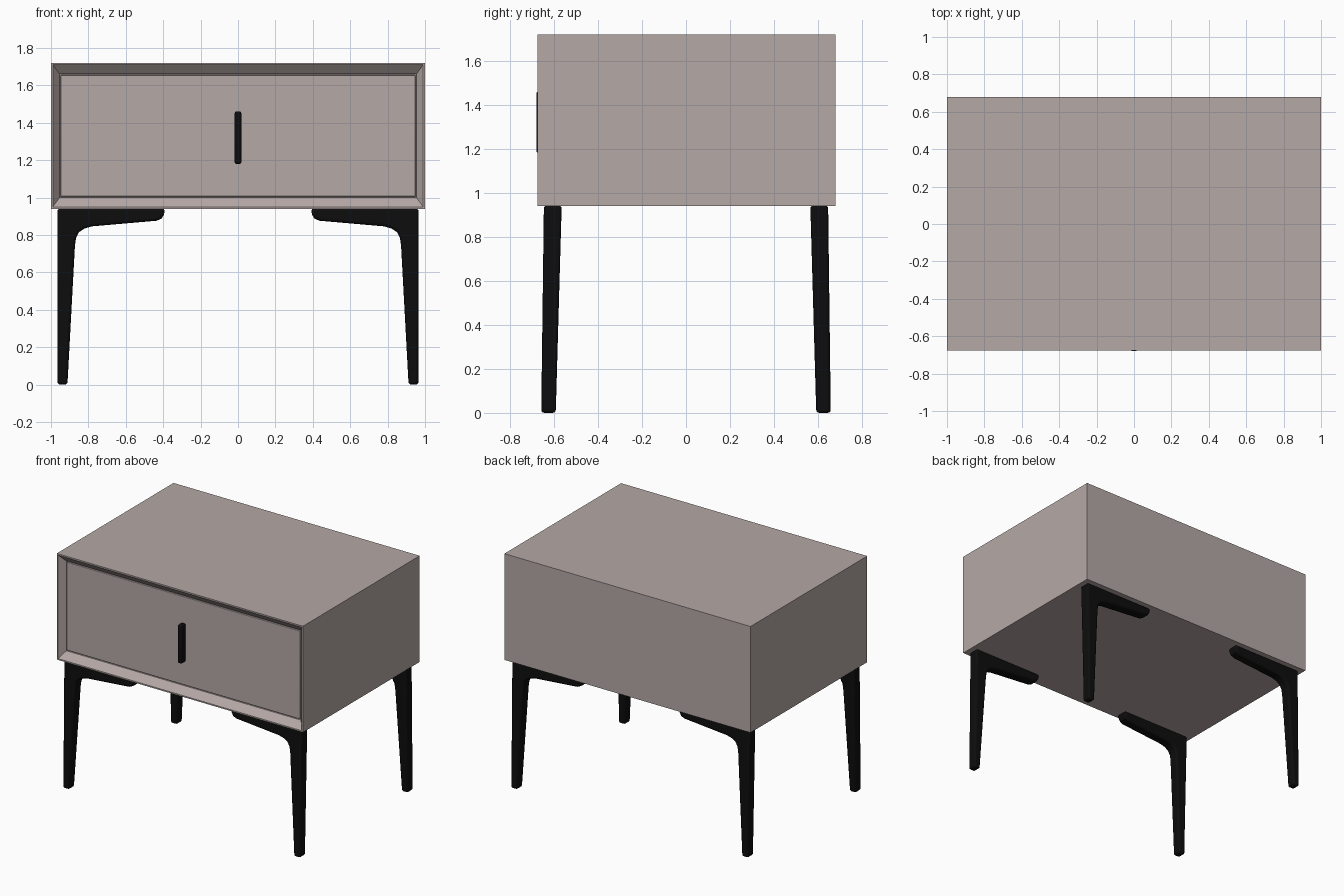
import bpy, bmesh, math
from mathutils import Vector

if "Cube" in bpy.data.objects:
    bpy.data.objects.remove(bpy.data.objects["Cube"])


def material(name, rgb):
    m = bpy.data.materials.new(name)
    m.diffuse_color = (*rgb, 1)
    m.use_nodes = True
    m.node_tree.nodes["Principled BSDF"].inputs["Base Color"].default_value = m.diffuse_color
    return m


TAUPE = material("warm grey lacquer", (0.46, 0.395, 0.38))
BLACK = material("black metal", (0.004, 0.004, 0.004))


def finish(bm, name, mat, bevel=0, segments=3):
    bmesh.ops.recalc_face_normals(bm, faces=bm.faces[:])
    mesh = bpy.data.meshes.new(name)
    bm.to_mesh(mesh)
    bm.free()
    mesh.materials.append(mat)
    ob = bpy.data.objects.new(name, mesh)
    bpy.context.collection.objects.link(ob)
    if bevel:
        mod = ob.modifiers.new("Bevel", 'BEVEL')
        mod.width, mod.segments = bevel, segments
        mod.limit_method, mod.angle_limit = 'ANGLE', math.radians(40)
    bpy.ops.object.select_all(action='DESELECT')
    bpy.context.view_layer.objects.active = ob
    ob.select_set(True)
    bpy.ops.object.shade_smooth_by_angle(angle=math.radians(35))
    return ob


def box(lo, hi):
    bm = bmesh.new()
    bmesh.ops.create_cube(bm, size=1)
    lo, hi = Vector(lo), Vector(hi)
    for v in bm.verts:
        v.co = (lo + hi) / 2 + v.co * (hi - lo)
    return bm


# Cabinet: box with a narrow front rim, a sloping frame and a drawer recess
bm = box((-1, -0.675, 0.94), (1, 0.68, 1.72))
front = min(bm.faces, key=lambda f: f.calc_center_median().y)
for thickness, push in ((0.01, 0.0), (0.036, 0.045), (0.0005, 0.02)):
    bmesh.ops.inset_individual(bm, faces=[front], thickness=thickness, use_even_offset=True)
    bmesh.ops.translate(bm, verts=front.verts[:], vec=(0, push, 0))
# Bottom frame member is slightly taller than the others
for v in front.verts:
    for e in v.link_edges:
        for w in e.verts:
            if v.co.z < 1.1 and w.co.y > -0.66 and w.co.y < -0.5 and w.co.z < 0.99:
                w.co.z = 1.0
            if v.co.z > 1.5 and w.co.y > -0.66 and w.co.y < -0.5 and w.co.z > 1.67:
                w.co.z = 1.66
finish(bm, "cabinet", TAUPE)

# Drawer front, with a thin shadow gap around it
finish(box((-0.949, -0.632, 1.006), (0.949, -0.6, 1.654)), "drawer_front", TAUPE, 0.003, 2)

# Slim upright pull
finish(box((-0.018, -0.68, 1.18), (0.018, -0.625, 1.46)), "drawer_pull", BLACK, 0.010, 3)

# Leg profile (x, z): arm under the cabinet curving into a tapered leg
PROFILE = [(0.965, 0.942), (0.965, 0.0), (0.912, 0.0), (0.872, 0.74),
           (0.866, 0.785), (0.850, 0.815), (0.822, 0.834), (0.780, 0.846),
           (0.435, 0.876), (0.408, 0.888), (0.395, 0.91), (0.392, 0.942)]


def leg(name, sx, sy):
    bm = bmesh.new()
    rings = []
    for side in (0, 1):
        ring = []
        for x, z in PROFILE:
            t = z / 0.942  # splay and taper seen from the side
            y = (0.592 - 0.027 * t) if side == 0 else (0.658 - 0.012 * t)
            ring.append(bm.verts.new((sx * x, sy * y, z)))
        bm.faces.new(ring)
        rings.append(ring)
    n = len(PROFILE)
    for i in range(n):
        j = (i + 1) % n
        bm.faces.new((rings[0][i], rings[0][j], rings[1][j], rings[1][i]))
    finish(bm, name, BLACK, 0.014, 3)


for sy, end in ((-1, "front"), (1, "back")):
    for sx, side in ((-1, "left"), (1, "right")):
        leg(f"{end}_{side}_leg", sx, sy)
